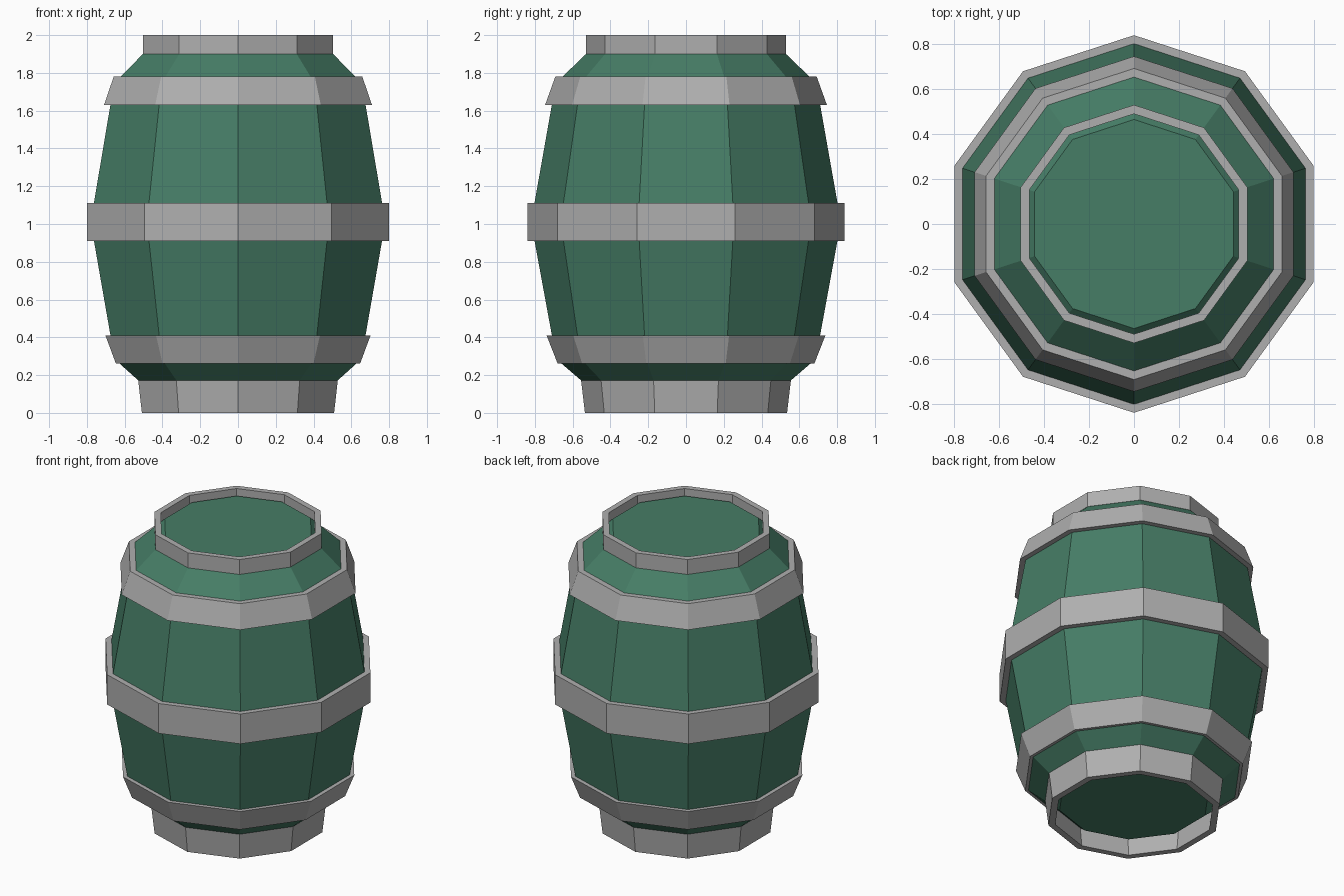
import bpy
import bmesh
from math import cos, sin, pi

SIDES = 10

default = bpy.data.objects.get("Cube")
if default:
    bpy.data.objects.remove(default, do_unlink=True)


def make_material(name, rgb):
    mat = bpy.data.materials.new(name)
    mat.use_nodes = True
    colour = (*rgb, 1.0)
    mat.diffuse_color = colour
    mat.node_tree.nodes["Principled BSDF"].inputs["Base Color"].default_value = colour
    return mat


def lathe(name, profile, mat, ring=False):
    """Turn (radius, z) points around z; a ring closes its section, otherwise the ends are capped."""
    bm = bmesh.new()
    loops = []
    for radius, z in profile:
        angles = [pi / 2 + 2 * pi * i / SIDES for i in range(SIDES)]
        loops.append([bm.verts.new((radius * cos(a), radius * sin(a), z)) for a in angles])
    pairs = list(zip(loops, loops[1:]))
    if ring:
        pairs.append((loops[-1], loops[0]))
    else:
        bm.faces.new(loops[0])
        bm.faces.new(loops[-1])
    for low, high in pairs:
        for i in range(SIDES):
            j = (i + 1) % SIDES
            bm.faces.new((low[i], low[j], high[j], high[i]))
    bmesh.ops.recalc_face_normals(bm, faces=bm.faces)
    mesh = bpy.data.meshes.new(name)
    bm.to_mesh(mesh)
    bm.free()
    mesh.materials.append(mat)
    obj = bpy.data.objects.new(name, mesh)
    bpy.context.collection.objects.link(obj)
    return obj


def hoop(name, z_low, r_low, z_high, r_high, thickness):
    section = [(r_low - thickness, z_low), (r_low, z_low),
               (r_high, z_high), (r_high - thickness, z_high)]
    return lathe(name, section, metal, ring=True)


green = make_material("green_paint", (0.061, 0.205, 0.133))
metal = make_material("grey_metal", (0.43, 0.43, 0.43))

# Barrel body with flat lid and bottom recessed inside the end rims
lathe("barrel_body", [(0.465, 0.095), (0.687, 0.285), (0.82, 1.01),
                      (0.69, 1.745), (0.465, 1.962)], green)

# Metal bands
hoop("base_rim", 0.0, 0.535, 0.185, 0.557, 0.043)
hoop("lower_hoop", 0.262, 0.68, 0.41, 0.738, 0.07)
hoop("middle_hoop", 0.91, 0.84, 1.11, 0.84, 0.06)
hoop("upper_hoop", 1.63, 0.746, 1.78, 0.692, 0.07)
hoop("top_rim", 1.9, 0.53, 2.0, 0.53, 0.04)
